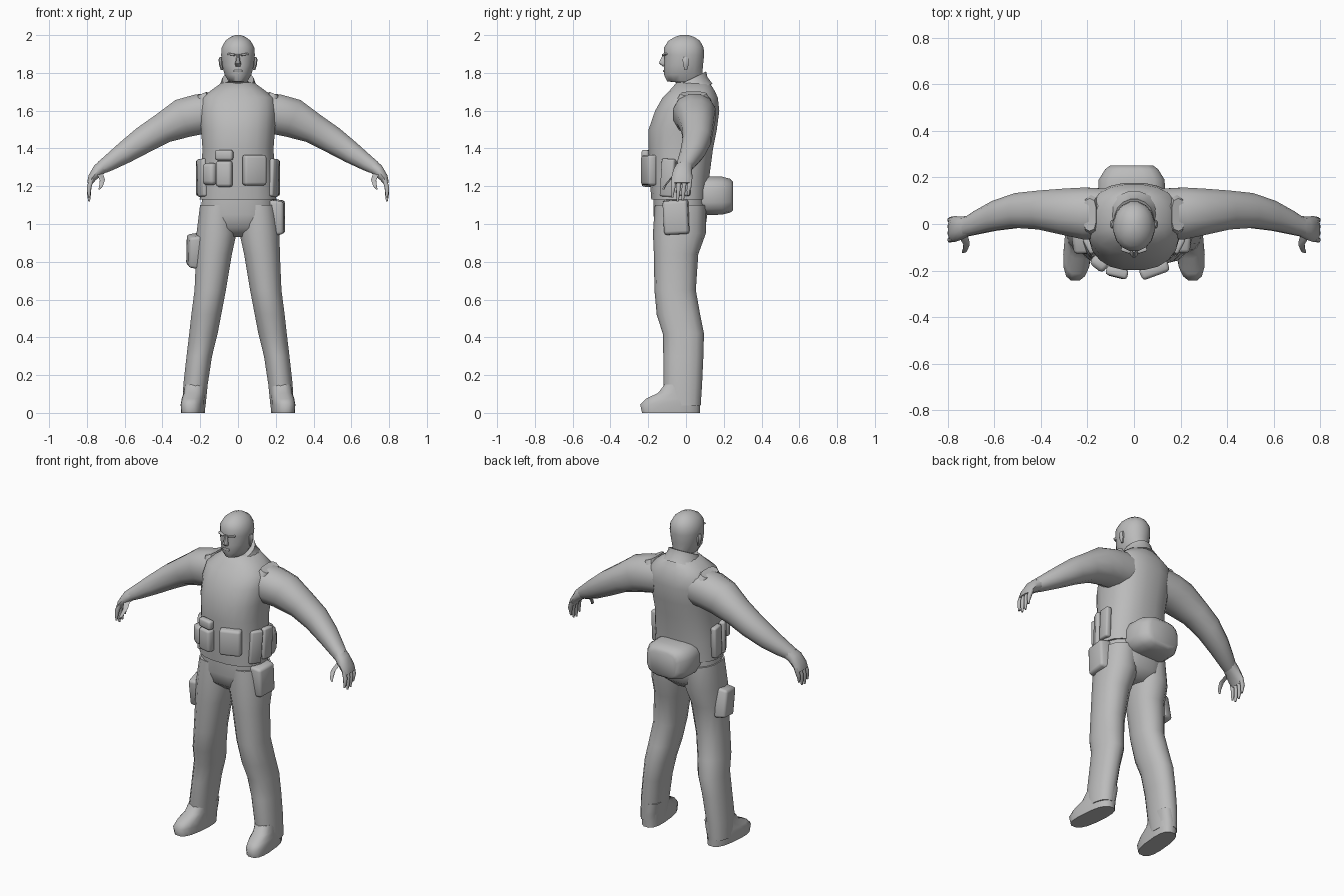
import bpy, bmesh, math
from mathutils import Vector, Euler

grey = bpy.data.materials.new("plain grey")
grey.diffuse_color = (0.5, 0.5, 0.5, 1)


def finish(name, bm, angle=50):
    bmesh.ops.recalc_face_normals(bm, faces=bm.faces[:])
    me = bpy.data.meshes.new(name)
    bm.to_mesh(me)
    bm.free()
    me.materials.append(grey)
    ob = bpy.data.objects.new(name, me)
    bpy.context.collection.objects.link(ob)
    bpy.ops.object.select_all(action='DESELECT')
    bpy.context.view_layer.objects.active = ob
    ob.select_set(True)
    bpy.ops.object.shade_smooth_by_angle(angle=math.radians(angle))
    return ob


def loft(name, rings, n=14, e=2.2, side=1, angle=50):
    """Skin rings of (x, y, z, half_a, half_b, tilt_x, tilt_y); side=-1 mirrors in x."""
    bm = bmesh.new()
    loops = []
    for x, y, z, a, b, *tilt in rings:
        tx, ty = (tilt + [0, 0])[:2]
        rot = Euler((math.radians(tx), math.radians(ty), 0))
        loop = []
        for i in range(n):
            t = 2 * math.pi * (i + 0.5) / n
            c, s = math.cos(t), math.sin(t)
            p = Vector((math.copysign(abs(c) ** (2 / e), c) * a,
                        math.copysign(abs(s) ** (2 / e), s) * b, 0))
            p.rotate(rot)
            p += Vector((x, y, z))
            loop.append(bm.verts.new((p.x * side, p.y, p.z)))
        loops.append(loop)
    for p, q in zip(loops, loops[1:]):
        for i in range(n):
            j = (i + 1) % n
            bm.faces.new((p[i], p[j], q[j], q[i]))
    bm.faces.new(loops[0])
    bm.faces.new(loops[-1])
    return finish(name, bm, angle)


def span(rows):
    """Rows of (z, x, half_x, front_y, back_y) to upright rings."""
    return [(x, (f + k) / 2, z, a, (k - f) / 2) for z, x, a, f, k in rows]


def pouch(name, loc, size, turn=0, lean=0, bevel=0.015, taper=1.0):
    """Rounded box; taper scales the outer (-y) face."""
    bm = bmesh.new()
    bmesh.ops.create_cube(bm, size=1)
    for v in bm.verts:
        k = taper if v.co.y < 0 else 1
        v.co = Vector((v.co.x * size[0] * k, v.co.y * size[1], v.co.z * size[2] * k))
    bmesh.ops.bevel(bm, geom=bm.edges[:], offset=bevel, segments=2, affect='EDGES', profile=0.5)
    rot = Euler((0, math.radians(lean), math.radians(turn)))
    for v in bm.verts:
        v.co.rotate(rot)
        v.co += Vector(loc)
    return finish(name, bm)


# Vest-covered torso
loft("torso", span([
    (1.13, 0, .205, -.185, .115), (1.25, 0, .197, -.195, .125),
    (1.40, 0, .19, -.20, .145), (1.50, 0, .198, -.20, .165),
    (1.60, 0, .205, -.165, .178), (1.67, 0, .195, -.125, .17),
    (1.71, 0, .14, -.085, .15), (1.75, 0, .085, -.05, .125)]), n=20, e=2.4)
loft("collar", [(0, .025, 1.70, .12, .125, 20), (0, .02, 1.735, .095, .105, 25),
                (0, .02, 1.765, .085, .098, 26)], n=16, e=2)
loft("pelvis", span([
    (1.15, 0, .19, -.175, .11), (1.05, 0, .205, -.175, .115),
    (.98, 0, .19, -.16, .105), (.93, 0, .08, -.10, .05)]), n=16, e=2.4)

# Head with face details
loft("head", span([
    (1.68, 0, .072, -.05, .09), (1.75, 0, .072, -.055, .09),
    (1.755, 0, .05, -.102, .088), (1.79, 0, .072, -.118, .088),
    (1.84, 0, .085, -.117, .092), (1.895, 0, .091, -.117, .098),
    (1.935, 0, .088, -.118, .095), (1.97, 0, .068, -.095, .075),
    (1.99, 0, .042, -.06, .045), (2.0, 0, .015, -.03, .015)]), n=16, e=2.1)
loft("nose", span([(1.835, 0, .014, -.125, -.10), (1.85, 0, .018, -.145, -.10),
                   (1.865, 0, .012, -.14, -.10), (1.90, 0, .008, -.122, -.10)]), n=8, e=2)
pouch("lips", (0, -.116, 1.81), (.045, .012, .012), bevel=.004)

for s, tag in ((1, "left"), (-1, "right")):
    pouch(tag + "_brow", (s * .035, -.112, 1.898), (.042, .02, .011), s * 18, s * -8, .004)
    loft(tag + "_ear", span([(1.815, .086, .006, -.008, .006), (1.84, .09, .010, -.016, .014),
                             (1.87, .093, .011, -.02, .018), (1.885, .09, .006, -.012, .01)]),
         n=8, e=2, side=s)
    # Arm, tilting from shoulder to wrist
    loft(tag + "_arm", [
        (.12, .045, 1.59, .11, .11, 0, 95), (.21, .045, 1.58, .11, .115, 0, 100),
        (.29, .052, 1.56, .108, .103, 0, 113), (.40, .06, 1.505, .083, .086, 0, 120),
        (.50, .058, 1.445, .074, .077, 0, 122), (.60, .035, 1.378, .06, .066, 0, 121),
        (.68, .005, 1.325, .045, .052, 0, 122), (.72, -.012, 1.30, .037, .043, 0, 125)],
        n=12, side=s)
    # Hand, thumb and four fingers
    loft(tag + "_hand", [(.70, -.005, 1.315, .038, .042, 0, 122), (.74, -.018, 1.285, .034, .05, 0, 130),
                         (.772, -.022, 1.245, .024, .056, 0, 148),
                         (.785, -.022, 1.215, .015, .052, 0, 160)], n=10, side=s)
    loft(tag + "_thumb", [(.735, -.045, 1.275, .02, .02, -40, 150), (.718, -.085, 1.235, .014, .015, -30, 180),
                          (.726, -.113, 1.20, .010, .011, -30, 175), (.735, -.12, 1.183, .004, .005, 0, 175)],
         n=8, side=s)
    for i, tip in enumerate((1.14, 1.12, 1.125, 1.15)):
        y = -.063 + i * .028
        loft(tag + "_finger_%d" % (i + 1), [
            (.775, y, 1.24, .013, .013, 0, 155), (.788, y - .004, 1.195, .013, .012, 0, 170),
            (.789, y - .008, tip + .03, .010, .010, 0, 175), (.788, y - .01, tip, .005, .006, 0, 175)],
            n=8, side=s)
    # Trouser leg and boot
    loft(tag + "_leg", span([
        (1.10, .105, .098, -.165, .105), (.95, .114, .108, -.175, .105),
        (.84, .127, .097, -.17, .065), (.65, .147, .085, -.167, .052),
        (.52, .168, .081, -.155, .075), (.42, .183, .077, -.123, .095),
        (.30, .205, .069, -.12, .092), (.15, .225, .066, -.12, .085),
        (.04, .232, .062, -.11, .078)]), n=14, side=s)
    boot = loft(tag + "_boot", span([
        (0, .236, .06, -.235, .075), (.045, .236, .062, -.245, .077), (.075, .234, .06, -.215, .08),
        (.105, .23, .058, -.15, .08), (.15, .226, .06, -.115, .08)]), n=16, e=2.7, side=s)
    for v in boot.data.vertices:  # toes turn outward
        v.co.x -= s * .09 * (v.co.y + .06)
    # Slim belt pouches on the flanks and shoulder straps
    pouch(tag + "_flank_pouch_front", (s * .185, -.095, 1.245), (.075, .04, .20), s * 62, s * 4, .01)
    pouch(tag + "_flank_pouch_rear", (s * .203, -.01, 1.245), (.075, .035, .19), s * 85, s * 3, .01)
    loft(tag + "_shoulder_strap", [(.185, .04, 1.665, .035, .085, 0, 22), (.19, .04, 1.69, .03, .07, 0, 22)],
         n=10, e=3, side=s)

# Front belt pouches and radio
pouch("large_front_pouch", (.088, -.198, 1.285), (.13, .05, .165), 20, 0, .014, .95)
pouch("middle_front_pouch", (-.073, -.205, 1.265), (.088, .05, .14), -14, 0, .014, .95)
pouch("small_front_pouch", (-.15, -.17, 1.265), (.078, .05, .12), -38, 0, .018, .92)
pouch("radio", (-.073, -.208, 1.365), (.095, .04, .055), -14, 0, .012)

# Hip pouch, thigh holster and big rear pouch
pouch("hip_pouch", (.208, -.053, 1.035), (.14, .075, .19), 85, -3, .015, .92)
pouch("thigh_holster", (-.232, -.055, .857), (.13, .07, .18), -82, 10, .015, .9)
loft("rear_pouch", [(-.01, .07, 1.15, .14, .095, 90), (-.01, .11, 1.15, .147, .103, 90),
                    (-.01, .19, 1.15, .143, .102, 90), (-.01, .235, 1.15, .115, .09, 90),
                    (-.01, .25, 1.147, .095, .075, 90)], n=16, e=3.2)
